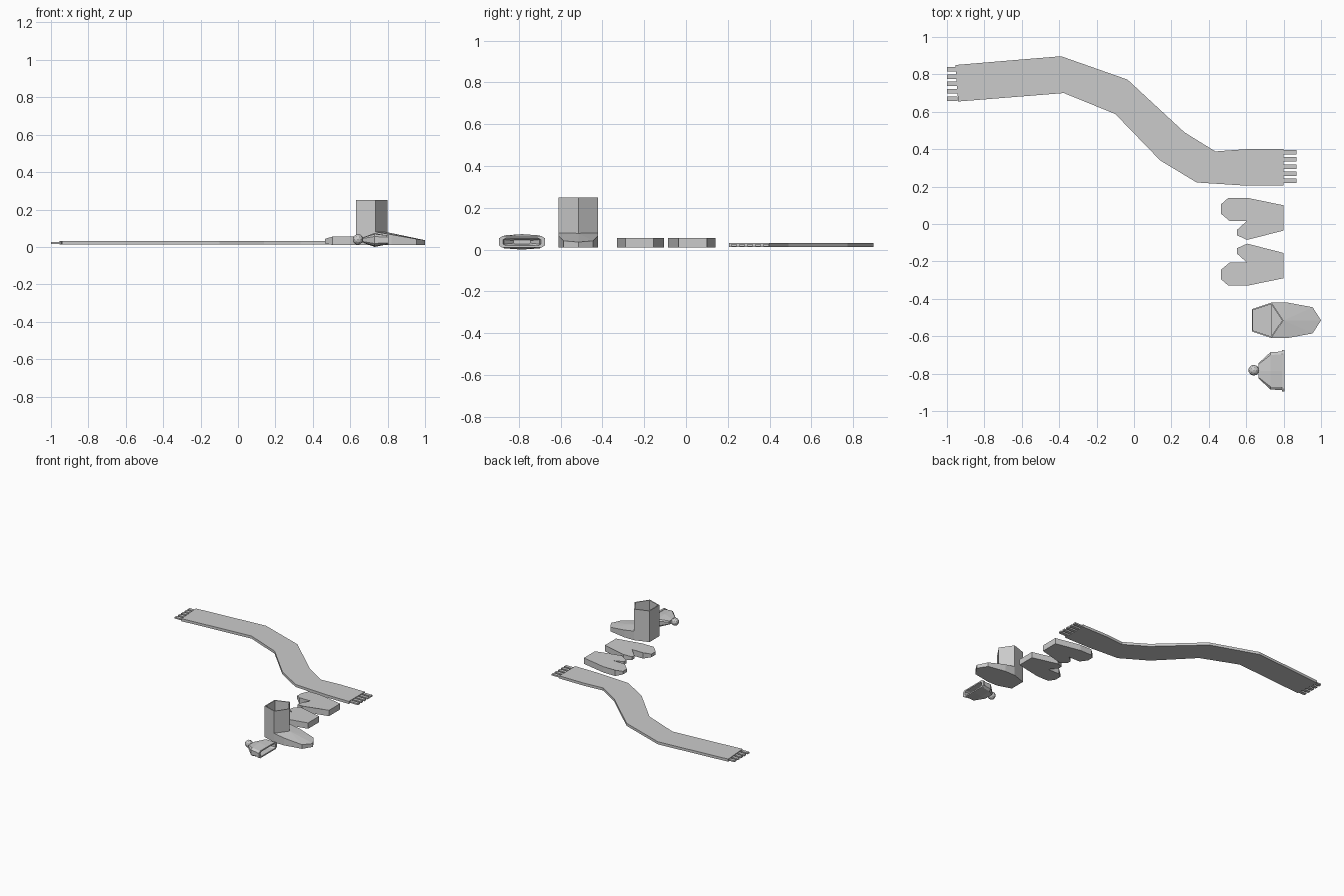
import bpy, bmesh
from mathutils import Vector

if "Cube" in bpy.data.objects:
    bpy.data.objects.remove(bpy.data.objects["Cube"])


def loft(name, rings, cap_start=True, cap_end=True, apex=None):
    """Skin a list of equal-length vertex rings; optional apex closes the last ring with a fan."""
    bm = bmesh.new()
    vs = [[bm.verts.new(p) for p in r] for r in rings]
    n = len(vs[0])
    for a, b in zip(vs, vs[1:]):
        for i in range(n):
            j = (i + 1) % n
            bm.faces.new((a[i], a[j], b[j], b[i]))
    if cap_start:
        bm.faces.new(vs[0][::-1])
    if apex:
        top = bm.verts.new(apex)
        for i in range(n):
            bm.faces.new((vs[-1][i], vs[-1][(i + 1) % n], top))
    elif cap_end:
        bm.faces.new(vs[-1])
    bmesh.ops.recalc_face_normals(bm, faces=bm.faces[:])
    me = bpy.data.meshes.new(name)
    bm.to_mesh(me)
    bm.free()
    ob = bpy.data.objects.new(name, me)
    bpy.context.collection.objects.link(ob)
    return ob


def box(name, x0, x1, y0, y1, z0, z1):
    ring = [(x0, y0), (x1, y0), (x1, y1), (x0, y1)]
    return loft(name, [[(x, y, z) for x, y in ring] for z in (z0, z1)])


# Scarf: a flat ribbon through pairs of edge points
upper = [(-.955, .85), (-.39, .897), (-.035, .772), (.27, .49), (.435, .388), (.6, .4), (.8, .4)]
lower = [(-.94, .655), (-.375, .7), (-.1, .588), (.14, .34), (.335, .222), (.6, .205), (.8, .205)]
loft("scarf", [[(*u, .012), (*u, .032), (*l, .032), (*l, .012)] for u, l in zip(upper, lower)])

# Scarf fringe: five tassels at each end
for i in range(5):
    y = .828 - i * .0395
    box(f"fringe_left_{i}", -1, -.945, y - .012, y + .012, .016, .027)
    y = .384 - i * .0385
    box(f"fringe_right_{i}", .79, .868, y - .012, y + .012, .016, .027)

# Mittens: thick outline with thinner finger and thumb tips, mirrored for the pair
mitten = [(.8, .1, 0), (.605, .14, 0), (.505, .14, 0), (.465, .105, 1), (.465, .055, 1),
          (.51, .017, 0), (.605, .017, 0), (.55, -.032, 1), (.55, -.06, 1), (.605, -.085, 0),
          (.8, -.035, 0)]
for side, flip in (("left", 1), ("right", -1)):
    outline = [(x, y if flip == 1 else -.19 - y, t) for x, y, t in mitten]
    loft(side + "_mitten", [[(x, y, .01 + .009 * t) for x, y, t in outline],
                            [(x, y, .055 - .012 * t) for x, y, t in outline]])

# Boot shaft: hollow five-sided tube
BY = -.515
shaft = [(.63, .06), (.735, .095), (.8, 0), (.735, -.095), (.63, -.06)]
mid = Vector((.71, 0))
inner = [mid + (Vector(p) - mid) * .91 for p in shaft]
loft("boot_shaft", [[(x, BY + y, z) for x, y in o]
                    for o, z in ((shaft, .01), (shaft, .25), (inner, .25), (inner, .07))])

# Boot foot: sloping top that meets the front edge of the shaft
half = [(.735, .095, .08), (.82, .095, .066), (.955, .07, .042)]
foot = half + [(1, 0, .036)] + [(x, -y, z) for x, y, z in half[::-1]]
loft("boot_foot", [[(x, BY + y, .01) for x, y, z in foot],
                   [(x, BY + y, z) for x, y, z in foot]], apex=(.8, BY, .078))

# Hat: lofted crown, slim brim band and hollow opening
HY, HZ = -.785, .037


def hat_ring(x, a, b, bulge=1.0):
    pts = [(a, .6 * b), (.85 * a, b), (0, b * bulge), (-.85 * a, b), (-a, .6 * b)]
    pts += [(-y, -z) for y, z in pts]
    return [(x, HY + y, HZ + z) for y, z in pts]


loft("hat", [hat_ring(.665, .04, .013), hat_ring(.73, .1, .031, 1.19), hat_ring(.79, .103, .025),
             hat_ring(.79, .11, .028), hat_ring(.805, .11, .028),
             hat_ring(.805, .09, .018), hat_ring(.74, .085, .018), hat_ring(.69, .04, .01)])

# Hat pompom
bpy.ops.mesh.primitive_ico_sphere_add(subdivisions=2, radius=.029, location=(.641, HY + .003, .04))
bpy.context.object.name = "pompom"
